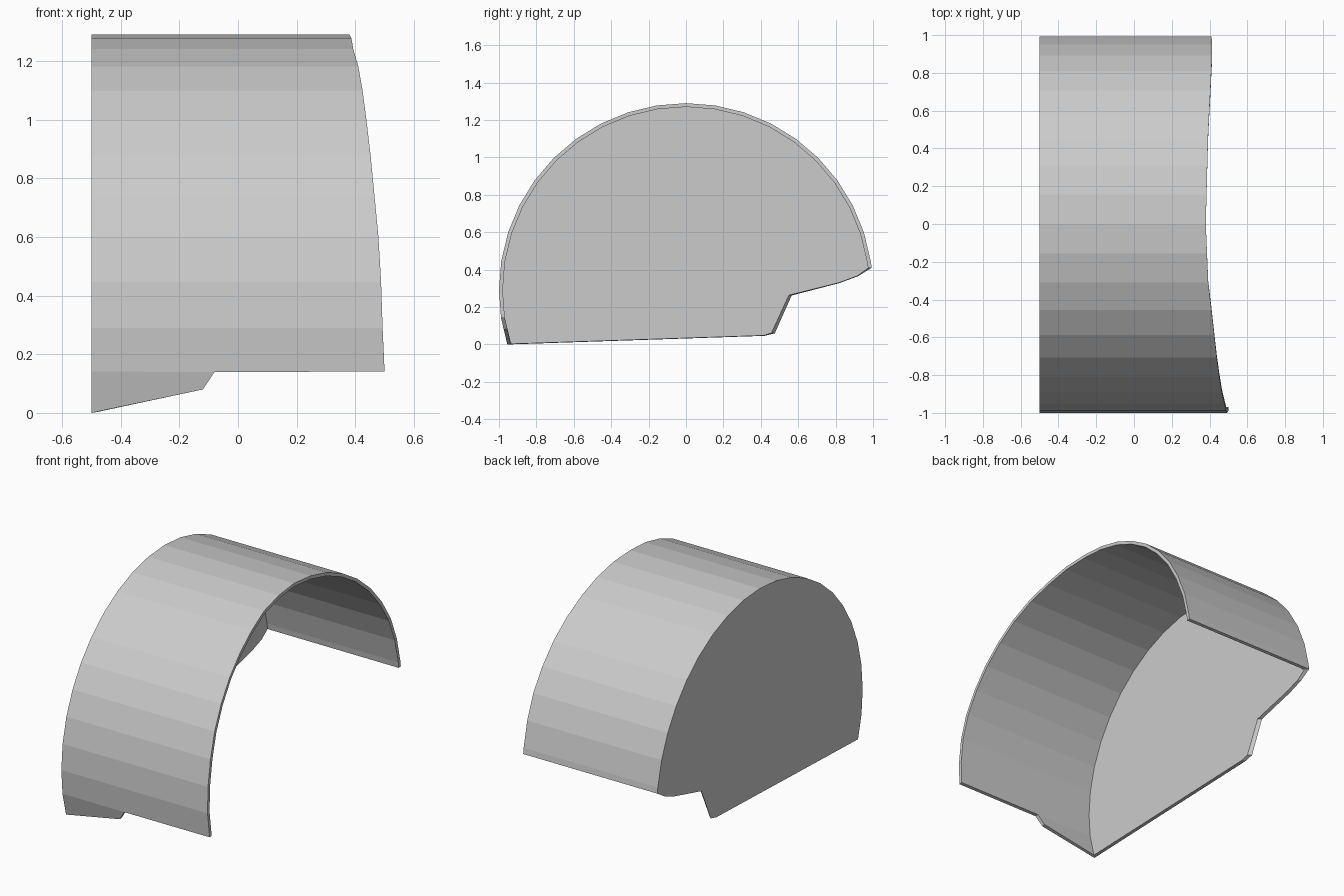
import bpy
import math

if "Cube" in bpy.data.objects:
    bpy.data.objects.remove(bpy.data.objects["Cube"])

R, T, CZ = 1.0, 0.02, 0.29      # arch radius, sheet thickness, arch centre height
X0 = -0.5                       # inboard wall position

grey = bpy.data.materials.new("grey")
grey.diffuse_color = (0.6, 0.6, 0.6, 1)
grey.use_nodes = True
grey.node_tree.nodes["Principled BSDF"].inputs["Base Color"].default_value = grey.diffuse_color

# Outboard lip: (angle from the top in degrees, x); negative is the front
LIP = [(-99, .50), (-90, .493), (-76, .485), (-63, .465), (-54, .452), (-45, .438),
       (-30, .416), (-18, .393), (0, .38), (27, .392), (45, .405), (63, .414), (90, .41)]


def lip_x(a):
    for (a0, x0), (a1, x1) in zip(LIP, LIP[1:]):
        if a0 <= a <= a1:
            return x0 + (x1 - x0) * (a - a0) / (a1 - a0)


def thicken(name, outer, inner, faces):
    """Closed sheet from matching outer and inner points, with rims on open edges."""
    n = len(outer)
    edges = [(f[i], f[(i + 1) % len(f)]) for f in faces for i in range(len(f))]
    used = set(edges)
    rims = [(b, a, a + n, b + n) for a, b in edges if (b, a) not in used]
    backs = [tuple(i + n for i in reversed(f)) for f in faces]
    mesh = bpy.data.meshes.new(name)
    mesh.from_pydata(outer + inner, [], list(faces) + backs + rims)
    mesh.materials.append(grey)
    obj = bpy.data.objects.new(name, mesh)
    bpy.context.collection.objects.link(obj)
    return obj


outer, inner = [], []


def add(p, q):
    outer.append(p)
    inner.append(q)
    return len(outer) - 1


def on_arch(x, y, z):
    """Point on the arch with its inner partner moved towards the axis."""
    k = (R - T) / R
    return add((x, y, z), (max(x, X0 + T), y * k, CZ + (z - CZ) * k))


# Arch rows from the back end to the notch at the front
angles = [83.1] + [81 - 9 * i for i in range(20)] + [-98.6]
wall, lip = [], []
for a in angles:
    y, z = math.sin(math.radians(a)) * R, CZ + math.cos(math.radians(a)) * R
    wall.append(on_arch(X0, y, z))
    lip.append(on_arch(lip_x(a), y, z))

faces = [(wall[i], wall[i + 1], lip[i + 1], lip[i]) for i in range(len(angles) - 2)]

# Front lower flap with its stepped edge
step_top = on_arch(-0.08, -0.989, 0.14)
step_low = on_arch(-0.12, -0.974, 0.08)
foot = on_arch(X0, -0.955, 0.0)
inner[foot] = (X0 + T, -0.935, 0.003)
faces.append((wall[-2], wall[-1], step_top, lip[-1], lip[-2]))
faces.append((wall[-1], foot, step_low, step_top))

# Inboard wall closing the arch, with its stepped lower edge
lower = [add((X0, y, z), (X0 + T, y - dy, z + 0.002)) for y, z, dy in
         [(0.42, .046, .005), (0.475, .06, .018), (0.565, .262, .015), (0.82, .328, .003), (0.92, .365, .003)]]
faces.append(tuple([foot] + wall[::-1] + lower[::-1]))

thicken("wheel_arch_liner", outer, inner, faces)
